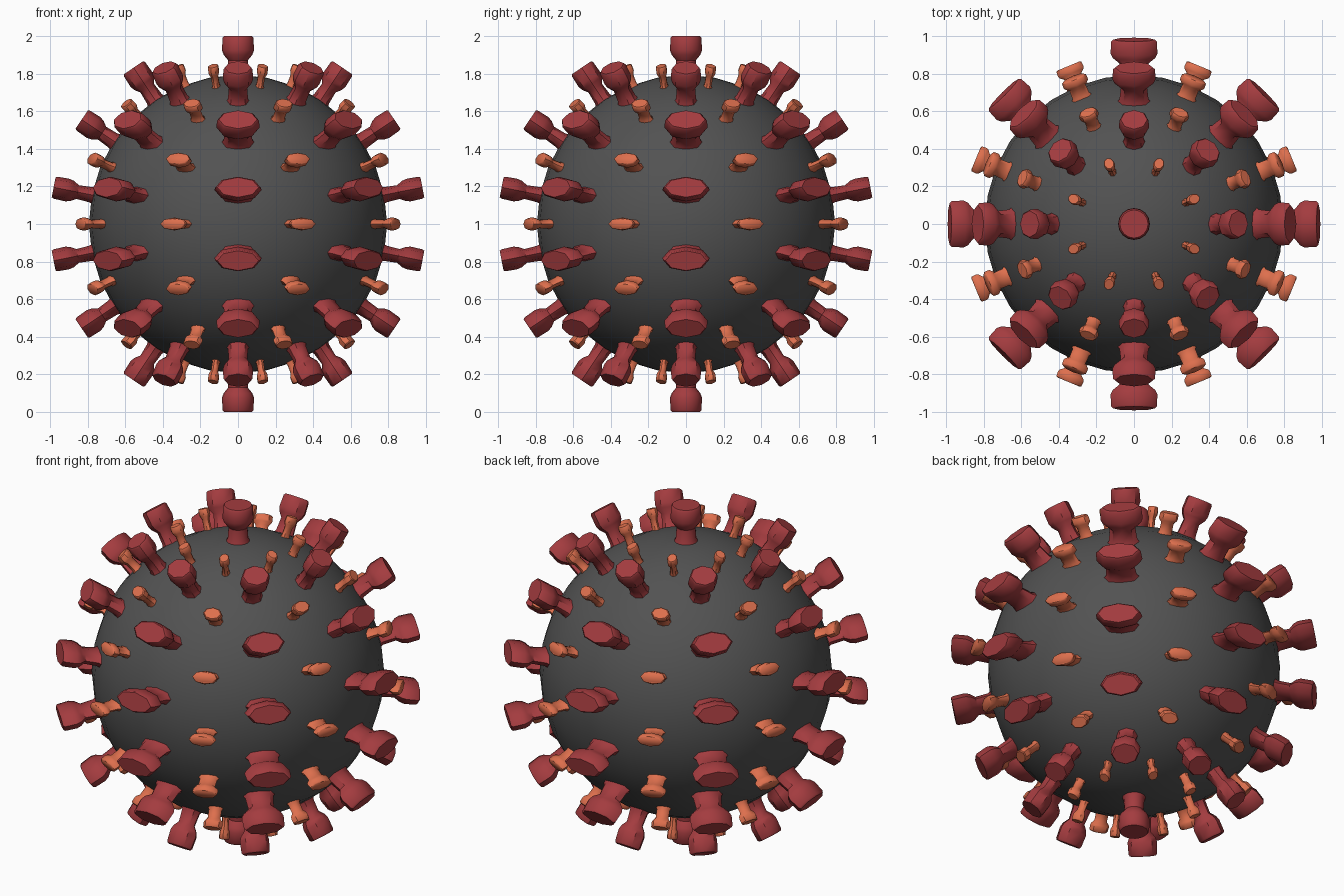
import bpy, bmesh, math
from mathutils import Vector

if "Cube" in bpy.data.objects:
    bpy.data.objects.remove(bpy.data.objects["Cube"])

CENTRE = Vector((0, 0, 1))


def material(name, rgb):
    m = bpy.data.materials.new(name)
    m.diffuse_color = (*rgb, 1)
    m.use_nodes = True
    m.node_tree.nodes["Principled BSDF"].inputs["Base Color"].default_value = m.diffuse_color
    return m


GREY = material("dark grey", (0.085, 0.085, 0.085))
RED = material("deep red", (0.37, 0.045, 0.05))
ORANGE = material("orange", (0.73, 0.16, 0.075))

# (distance from centre, scale of cross-section)
RED_PROFILE = [(0.74, 0.98), (0.77, 0.84), (0.80, 0.67), (0.87, 0.61),
               (0.90, 0.90), (0.925, 1.0), (0.99, 0.97), (1.0, 0.88)]
ORANGE_PROFILE = [(0.74, 1.1), (0.775, 0.95), (0.80, 0.68), (0.85, 0.66),
                  (0.868, 0.95), (0.88, 1.0), (0.905, 0.97), (0.91, 0.85)]


def finish(obj, angle=40):
    bpy.ops.object.select_all(action='DESELECT')
    bpy.context.view_layer.objects.active = obj
    obj.select_set(True)
    bpy.ops.object.shade_smooth_by_angle(angle=math.radians(angle))


def add_spike(bm, lat, lon, half_w, half_h, profile, sides=8):
    """Loft a flared stalk with a wide head outward along lat/lon."""
    la, lo = math.radians(lat), math.radians(lon)
    out = Vector((math.cos(la) * math.cos(lo), math.cos(la) * math.sin(lo), math.sin(la)))
    east = Vector((-math.sin(lo), math.cos(lo), 0))
    north = out.cross(east)
    rings = []
    for r, s in profile:
        ring = []
        for i in range(sides):
            a = 2 * math.pi * i / sides
            ring.append(bm.verts.new(CENTRE + out * r + east * (half_w * s * math.cos(a))
                                     + north * (half_h * s * math.sin(a))))
        rings.append(ring)
    for a, b in zip(rings, rings[1:]):
        for i in range(sides):
            j = (i + 1) % sides
            bm.faces.new((a[i], a[j], b[j], b[i]))
    bm.faces.new(rings[-1])
    bm.faces.new(rings[0][::-1])


def make_object(name, bm, mat):
    bmesh.ops.recalc_face_normals(bm, faces=bm.faces)
    me = bpy.data.meshes.new(name)
    bm.to_mesh(me)
    bm.free()
    me.materials.append(mat)
    obj = bpy.data.objects.new(name, me)
    bpy.context.collection.objects.link(obj)
    finish(obj)


# round core
bpy.ops.mesh.primitive_uv_sphere_add(segments=32, ring_count=16, radius=0.793, location=CENTRE)
core = bpy.context.object
core.name = "core_sphere"
core.data.materials.append(GREY)
finish(core)

# large red spikes: six rings of eight, plus both poles
bm = bmesh.new()
for lat, w, h in [(11.25, 0.125, 0.061), (33.75, 0.115, 0.066), (56.25, 0.08, 0.07)]:
    for sign in (1, -1):
        for k in range(8):
            add_spike(bm, sign * lat, 45 * k, w, h, RED_PROFILE)
for lat in (90, -90):
    add_spike(bm, lat, 0, 0.085, 0.085, RED_PROFILE, 16)
make_object("large_spikes", bm, RED)

# small orange spikes, set between the red ones
bm = bmesh.new()
for lat, w, h in [(0, 0.074, 0.034), (22.5, 0.07, 0.037), (45, 0.053, 0.037), (67.5, 0.029, 0.036)]:
    for sign in ((1, -1) if lat else (1,)):
        for k in range(8):
            add_spike(bm, sign * lat, 45 * k + 22.5, w, h, ORANGE_PROFILE)
make_object("small_spikes", bm, ORANGE)
